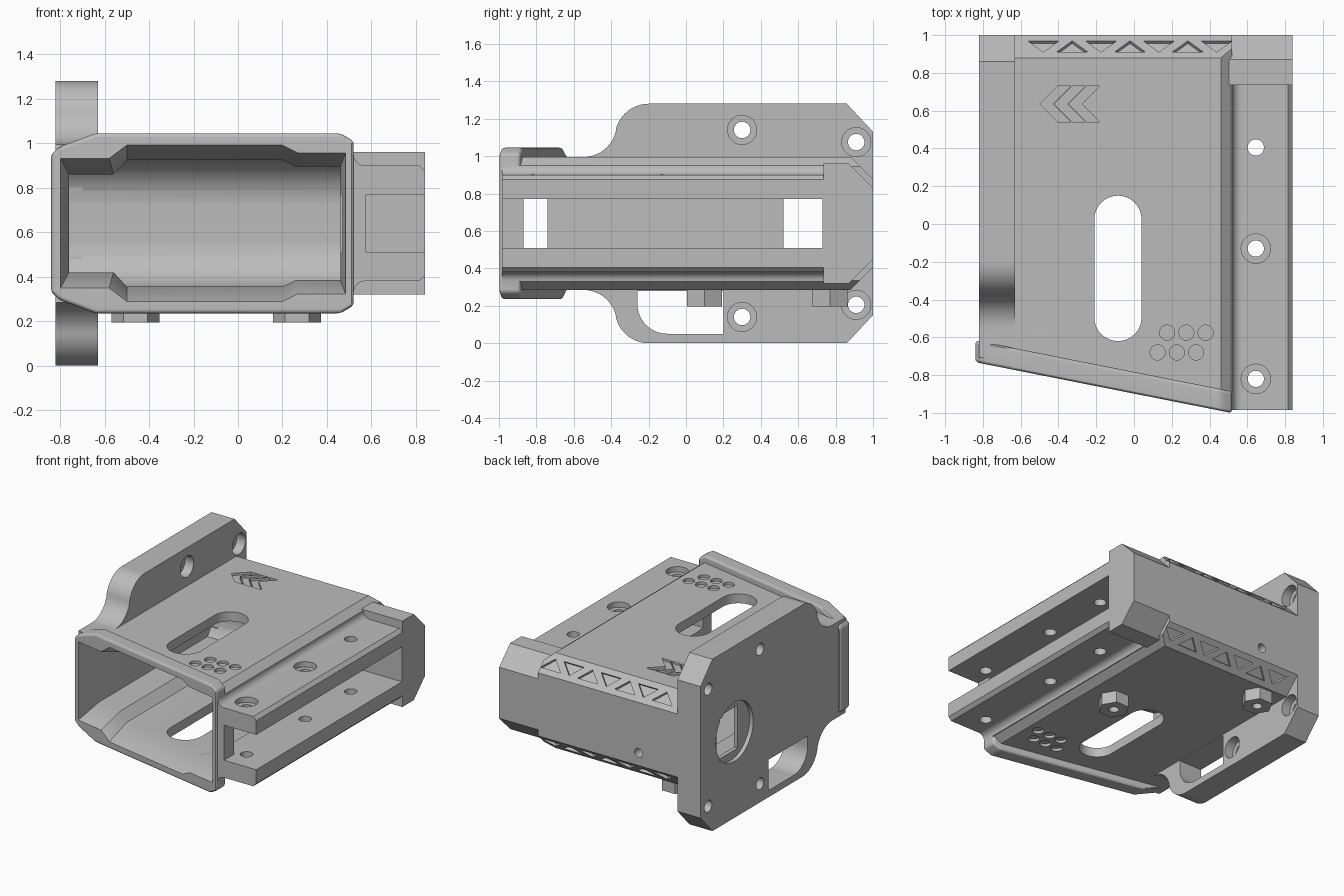
import bpy, bmesh
from math import sin, cos, pi, radians
from mathutils import Vector

if "Cube" in bpy.data.objects:
    bpy.data.objects.remove(bpy.data.objects["Cube"])

MID = 0.64  # the housing is symmetric about this height

grey = bpy.data.materials.new("plain_grey")
grey.use_nodes = True
grey.diffuse_color = (0.5, 0.5, 0.5, 1)
grey.node_tree.nodes["Principled BSDF"].inputs["Base Color"].default_value = (0.5, 0.5, 0.5, 1)


def flip(z):
    return 2 * MID - z


def arc(cx, cy, r, a0, a1, n=10):
    return [(cx + r * cos(radians(a0 + (a1 - a0) * i / n)),
             cy + r * sin(radians(a0 + (a1 - a0) * i / n))) for i in range(n + 1)]


def circle(cx, cy, r, n=32):
    return arc(cx, cy, r, 0, 360, n)[:-1]


def mirrored(pts):
    """Close a half outline with its copy below the middle height."""
    return pts + [(u, flip(z)) for u, z in reversed(pts)]


def box2(u0, u1, v0, v1):
    return [(u0, v0), (u1, v0), (u1, v1), (u0, v1)]


def loft(name, ring_a, ring_b, bevel=0):
    bm = bmesh.new()
    a = [bm.verts.new(p) for p in ring_a]
    b = [bm.verts.new(p) for p in ring_b]
    n = len(a)
    bm.faces.new(a)
    bm.faces.new(b[::-1])
    for i in range(n):
        bm.faces.new((a[i], b[i], b[(i + 1) % n], a[(i + 1) % n]))
    bmesh.ops.recalc_face_normals(bm, faces=bm.faces)
    if bevel:
        bmesh.ops.bevel(bm, geom=bm.edges[:], offset=bevel, segments=3,
                        profile=0.5, affect='EDGES')
    me = bpy.data.meshes.new(name)
    bm.to_mesh(me)
    bm.free()
    me.materials.append(grey)
    ob = bpy.data.objects.new(name, me)
    bpy.context.scene.collection.objects.link(ob)
    return ob


def prism(name, pts, axis, lo, hi):
    place = {'x': lambda u, v, d: (d, u, v),
             'y': lambda u, v, d: (u, d, v),
             'z': lambda u, v, d: (u, v, d)}[axis]
    return loft(name, [place(u, v, lo) for u, v in pts], [place(u, v, hi) for u, v in pts])


def combine(target, tool, operation):
    mod = target.modifiers.new("cut", 'BOOLEAN')
    mod.operation, mod.object, mod.solver = operation, tool, 'EXACT'
    deps = bpy.context.evaluated_depsgraph_get()
    result = bpy.data.meshes.new_from_object(target.evaluated_get(deps))
    target.modifiers.clear()
    target.data = result
    bpy.data.objects.remove(tool)


def front(x):
    """The mouth is cut at a slant."""
    return -0.898 - 0.198 * x


def slanted(pts, depth):
    return [(x, front(x) + depth, z) for x, z in pts]


# Main shell: sloped rear edges, chamfered rail side, slanted mouth
housing = prism("housing", mirrored([(-1.2, .995), (.88, .995), (1, .875)]), 'x', -.82, .52)
section = mirrored([(-.82, .995), (.46, .995), (.52, .945)])
combine(housing, loft("shell_limit", slanted(section, .03),
                      [(x, 1.1, z) for x, z in section]), 'INTERSECT')

# Raised lip around the mouth
lip = mirrored([(-.84, .95), (-.8, .985), (-.64, 1.045), (.46, 1.045), (.52, 1.01)])
combine(housing, loft("front_lip", slanted(lip, 0), slanted(lip, .115), .018), 'UNION')

# Tall mounting plate with flared wings
wing = ([(-.58, .995)] + arc(-.55, 1.175, .18, -90, -15)
        + arc(-.2, 1.1, .18, 165, 90) + [(.86, 1.28), (1, 1.13)])
combine(housing, prism("side_plate", mirrored(wing), 'x', -.82, -.63), 'UNION')

# Side rail, filleted into the shell, and the heavy block behind it
rail = [(.49, .95), (.52, .95)] + arc(.57, .95, .05, 180, 270, 6) + [(.815, .9), (.84, .875)]
combine(housing, prism("rail", mirrored(rail), 'y', -.985, .8), 'UNION')
combine(housing, prism("rear_block", mirrored([(.735, .96), (.87, .96), (1, .83)]),
                       'x', .4, .84), 'UNION')

# Cavity with a rounded far end, and its flared mouth
inner = mirrored([(-.76, .86), (-.56, .86), (-.5, .925), (.2, .925), (.26, .895), (.46, .895)])
outer = mirrored([(-.8, .935), (-.58, .935), (-.5, .995), (.2, .995), (.27, .96), (.485, .96)])
cavity = prism("cavity", inner, 'y', -1.3, .9)
combine(cavity, prism("cavity_end", mirrored([(-1.5, .93)] + arc(.57, .72, .21, 90, 0)),
                      'x', -1, 1), 'INTERSECT')
cutters = [cavity, loft("mouth_flare", slanted(outer, -.01), slanted(inner, .2))]

# Rail slot, open through the wall except for a web at the front
cutters += [prism("rail_slot", box2(-1.1, .73, .51, .77), 'x', .575, 1),
            prism("rail_window", box2(-.87, .73, .51, .77), 'x', .4, 1)]

# Long slot through top and bottom
slot = arc(-.085, .025, .125, 0, 180, 16) + arc(-.085, -.495, .125, 180, 360, 16)
cutters.append(prism("long_slot", slot, 'z', .1, 1.2))

# Round recess and port in the plate, opening in its lower wing
cutters += [prism("round_recess", circle(.6, MID, .22, 48), 'x', -.9, -.79),
            prism("port", box2(.52, .77, .48, .8), 'x', -.9, -.7),
            prism("wing_opening", [(.2, .05), (.2, .28), (-.26, .28)]
                  + arc(-.1, .21, .16, 180, 270), 'x', -.9, -.55)]

# Plate screw holes, counterbored from inside
for y, z in ((.3, 1.14), (.91, 1.075)):
    for h in (z, flip(z)):
        cutters += [prism("screw_hole", circle(y, h, .044), 'x', -.9, -.55),
                    prism("screw_seat", circle(y, h, .078), 'x', -.7, -.55)]

# Rail screw holes
for y, seat in ((.405, 0), (-.13, 1), (-.82, 1)):
    cutters.append(prism("rail_hole", circle(.645, y, .043), 'z', .2, 1.1))
    if seat:
        cutters.append(prism("rail_seat", circle(.645, y, .078), 'z', .86, 1.1))
cutters.append(prism("rear_hole", circle(-.31, .5, .033), 'y', .85, 1.1))

# Engraved dots on both faces
for row_y, start in ((-.575, .175), (-.68, .125)):
    for i in range(3):
        spot = circle(start + .102 * i, row_y, .04, 24)
        cutters += [prism("dot", spot, 'z', .975, 1.1), prism("dot", spot, 'z', .2, .305)]

# Engraved arrows
for i in range(3):
    s = -.5 + .077 * i
    arrow = [(s, .635), (s + .095, .73), (s + .165, .73),
             (s + .07, .635), (s + .165, .54), (s + .095, .54)]
    cutters.append(prism("arrow", arrow, 'z', .978, 1.1))

# Triangular pockets along the sloped rear edges
for i in range(7):
    x = -.48 + .153 * i
    base, tip = (.75, .25) if i % 2 == 0 else (.25, .75)
    for side in (1, -1):
        normal = Vector((0, 1, side)).normalized()
        tri = [Vector((x + dx, .88 + .12 * t, MID + side * (.355 - .12 * t)))
               for dx, t in ((-.083, base), (.083, base), (0, tip))]
        cutters.append(loft("triangle", [p + normal * .03 for p in tri],
                            [p - normal * .02 for p in tri]))

for tool in cutters:
    combine(housing, tool, 'DIFFERENCE')

# Nut bosses under the floor
bosses = []
for x, y in ((-.46, .77), (.265, .1)):
    boss = prism("nut_boss", circle(x, y, .108, 6), 'z', .195, .3)
    combine(boss, prism("boss_hole", circle(x, y, .035, 20), 'z', .1, .27), 'DIFFERENCE')
    bosses.append(boss)

# Smooth the curves, keep the edges crisp
for ob in [housing] + bosses:
    bpy.ops.object.select_all(action='DESELECT')
    ob.select_set(True)
    bpy.context.view_layer.objects.active = ob
    bpy.ops.object.shade_smooth_by_angle(angle=radians(28))
    weighted = ob.modifiers.new("even_shading", 'WEIGHTED_NORMAL')
    weighted.keep_sharp = True
